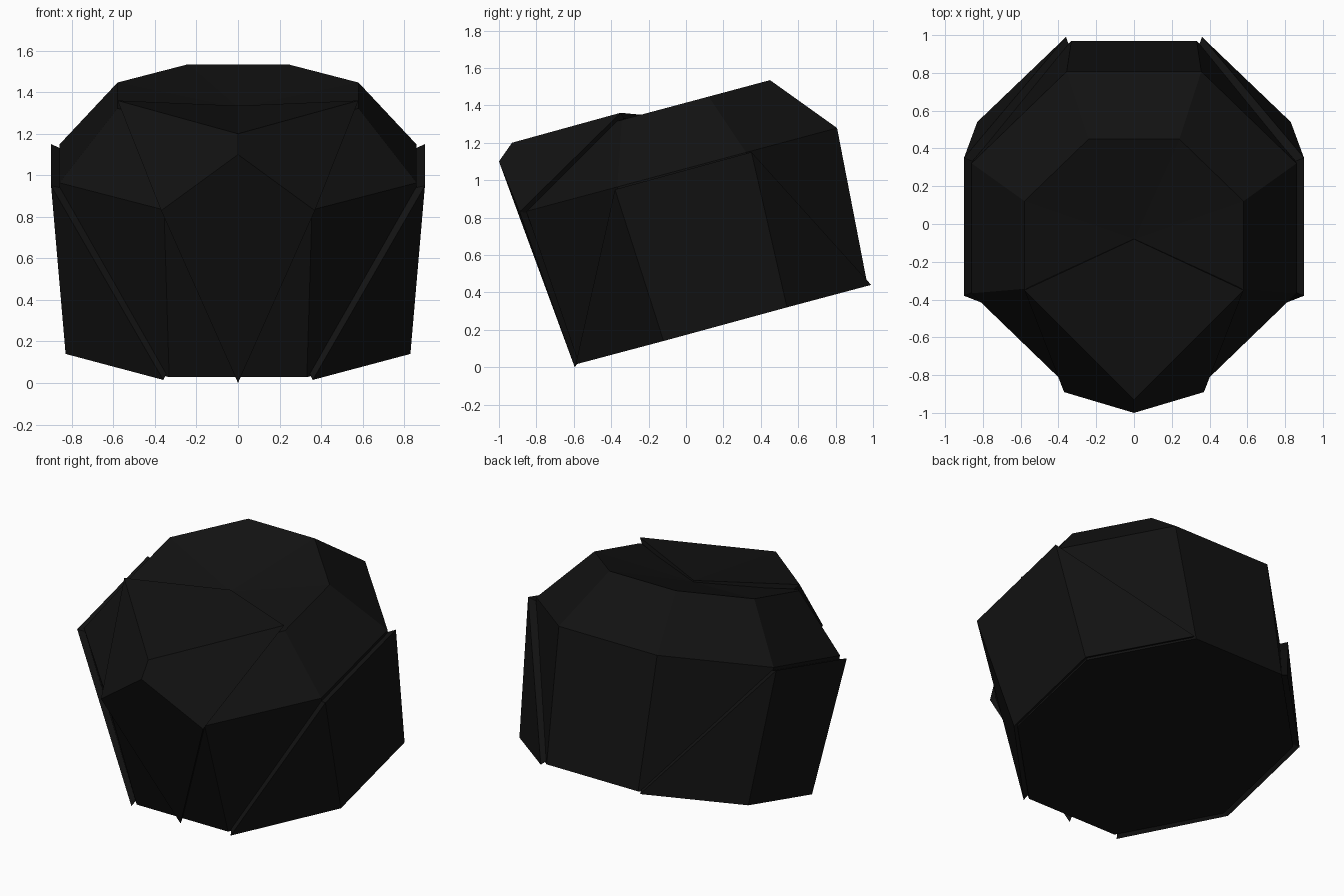
import bpy, bmesh, math
from mathutils import Vector, Matrix

if "Cube" in bpy.data.objects:
    bpy.data.objects.remove(bpy.data.objects["Cube"])

black = bpy.data.materials.new("black")
black.diffuse_color = (0.006, 0.006, 0.006, 1)
black.use_nodes = True
black.node_tree.nodes["Principled BSDF"].inputs["Base Color"].default_value = black.diffuse_color


def finish(name, bm):
    bmesh.ops.recalc_face_normals(bm, faces=bm.faces)
    mesh = bpy.data.meshes.new(name)
    bm.to_mesh(mesh)
    bm.free()
    mesh.materials.append(black)
    obj = bpy.data.objects.new(name, mesh)
    bpy.context.collection.objects.link(obj)
    return obj


def plate(name, points, faces, keep=0.95):
    """Thick faceted plate, modelled on +x and mirrored."""
    centre = Vector((0, 0, 0.75))
    bm = bmesh.new()
    outer = [bm.verts.new(p) for p in points]
    inner = []
    for p in points:
        q = centre.lerp(Vector(p), keep)
        inner.append(bm.verts.new(q))
    for f in faces:
        bm.faces.new([outer[i] for i in f])
        bm.faces.new([inner[i] for i in reversed(f)])
    # Rim along open edges, left open on the mirror plane
    edges = [(f[i - 1], f[i]) for f in faces for i in range(len(f))]
    for a, b in edges:
        on_mirror = points[a][0] == 0 and points[b][0] == 0
        if (b, a) not in edges and not on_mirror:
            bm.faces.new((outer[b], outer[a], inner[a], inner[b]))
    obj = finish(name, bm)
    mirror = obj.modifiers.new("mirror", 'MIRROR')
    mirror.use_clip = True
    return obj


# Tilted eight-sided shell: stacked octagons as (height, flat-to-centre radius)
bm = bmesh.new()
tilt = Matrix.Translation((0, 0.197, 0.235)) @ Matrix.Rotation(math.radians(15), 4, 'X')
rings = []
for h, apothem in ((0, 0.80), (0.85, 0.86), (1.19, 0.58)):
    r = apothem / math.cos(math.pi / 8)
    angles = [(k + 0.5) * math.pi / 4 for k in range(8)]
    rings.append([bm.verts.new(tilt @ Vector((r * math.cos(a), r * math.sin(a), h)))
                  for a in angles])
bm.faces.new(rings[0][::-1])
for low, high in zip(rings, rings[1:]):
    for k in range(8):
        n = (k + 1) % 8
        bm.faces.new((low[k], low[n], high[n], high[k]))
# Slightly sunken crown
crown = bm.verts.new((0, -0.08, 1.325))
for k in range(8):
    bm.faces.new((rings[2][k], rings[2][(k + 1) % 8], crown))
finish("head_shell", bm)

# Side plates wrapping from the front bottom corner to the back bottom corner
plate("side_plates",
      [(0.90, 0.35, 1.15), (0.90, -0.38, 0.95), (0.36, -0.59, 0.015),
       (0.83, -0.12, 0.14), (0.83, 0.54, 0.32), (0.36, 0.99, 0.44)],
      [(0, 1, 3, 4), (1, 2, 3), (0, 4, 5)])

# Pointed front plate: brow on top, narrowing to the bottom centre
plate("front_plate",
      [(0, -0.08, 1.335), (0.58, -0.35, 1.36), (0, -0.93, 1.20),
       (0, -1.00, 1.10), (0.37, -0.89, 0.83), (0, -0.595, 0.0)],
      [(0, 2, 1), (1, 2, 3), (1, 3, 4), (4, 3, 5)])
